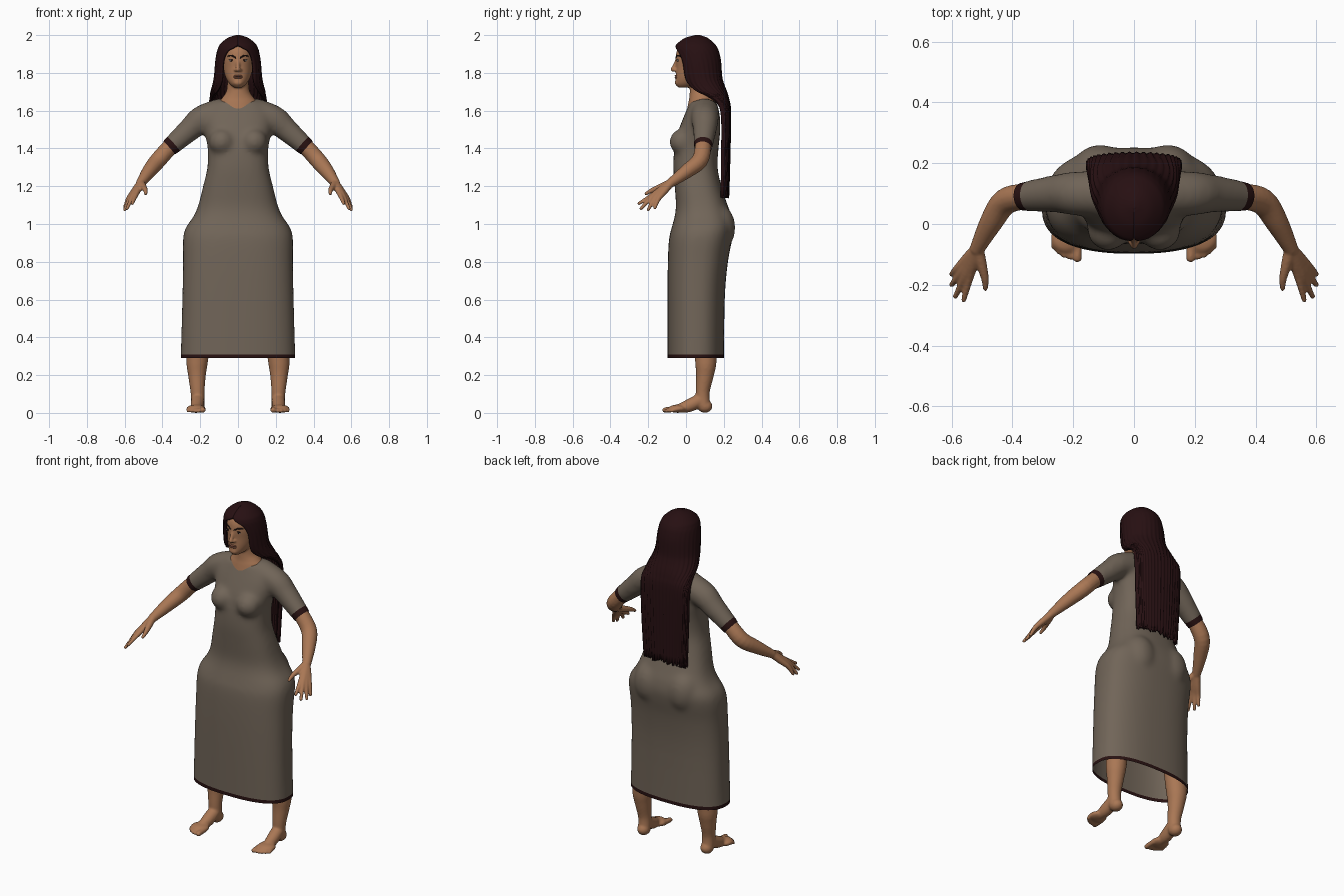
import bpy, bmesh, math, random
from mathutils import Vector, Matrix

random.seed(4)
cube = bpy.data.objects.get("Cube")
if cube:
    bpy.data.objects.remove(cube)


def material(name, r, g, b):
    m = bpy.data.materials.new(name)
    m.use_nodes = True
    m.diffuse_color = (r, g, b, 1)
    bsdf = m.node_tree.nodes["Principled BSDF"]
    bsdf.inputs["Base Color"].default_value = (r, g, b, 1)
    bsdf.inputs["Roughness"].default_value = 0.8
    return m


CLOTH = material("grey brown cloth", 0.165, 0.13, 0.098)
TRIM = material("dark maroon trim", 0.022, 0.006, 0.006)
HAIR = material("dark brown hair", 0.02, 0.005, 0.006)
SKIN = material("tan skin", 0.40, 0.185, 0.09)
LIP = material("lip", 0.27, 0.10, 0.06)
WHITE = material("eye white", 0.5, 0.45, 0.4)
DARK = material("dark brow", 0.02, 0.009, 0.007)


def spline(rows, steps):
    """Smooth curve through rows of numbers."""
    out = []
    for i in range(len(rows) - 1):
        p = [Vector(rows[min(max(i + k, 0), len(rows) - 1)]) for k in (-1, 0, 1, 2)]
        for s in range(steps):
            t = s / steps
            out.append(p[1] + (p[2] - p[0]) * t / 2
                       + (p[0] * 2 - p[1] * 5 + p[2] * 4 - p[3]) * t * t / 2
                       + (p[1] * 3 - p[0] - p[2] * 3 + p[3]) * t ** 3 / 2)
    return out + [Vector(rows[-1])]


def skin_rings(bm, rings):
    loops = [[bm.verts.new(c) for c in ring] for ring in rings]
    n = len(loops[0])
    for a, b in zip(loops, loops[1:]):
        for j in range(n):
            bm.faces.new((a[j], a[(j + 1) % n], b[(j + 1) % n], b[j]))
    bm.faces.new(loops[0][::-1])
    bm.faces.new(loops[-1])


def loft(bm, rows, power=2.0, sides=48):
    """Rows are z, half width, front y, back y."""
    rings = []
    for z, w, front, back in spline([(r[0], r[1], r[2], r[3]) for r in rows], 4):
        ring = []
        for j in range(sides):
            a = math.tau * j / sides
            c, s = math.cos(a), math.sin(a)
            x = math.copysign(abs(c) ** (2 / power), c) * w
            y = math.copysign(abs(s) ** (2 / power), s) * (back - front) / 2
            ring.append((x, (front + back) / 2 + y, z))
        rings.append(ring)
    skin_rings(bm, rings)


def ball(bm, at, size):
    bmesh.ops.create_icosphere(bm, subdivisions=3, radius=1,
                               matrix=Matrix.Translation(at) @ Matrix.Diagonal((*size, 1)))


def tube(bm, rows, side=1, sides=16):
    """Round limb; rows are x, y, z, radius."""
    path = spline(rows, 4)
    pts = [Vector((p[0] * side, p[1], p[2])) for p in path]
    rings = []
    for i, p in enumerate(pts):
        d = pts[min(i + 1, len(pts) - 1)] - pts[max(i - 1, 0)]
        u = d.cross(Vector((0.3 * side, 1, 0.2))).normalized()
        if abs(d.normalized().y) > 0.85:
            u = Vector((1, 0, 0)) - d * (d.x / d.length_squared)
            u.normalize()
        v = d.normalized().cross(u)
        rings.append([p + (u * math.cos(math.tau * k / sides)
                           + v * math.sin(math.tau * k / sides)) * path[i][3]
                      for k in range(sides)])
    skin_rings(bm, rings)
    for p, r in ((pts[0], path[0][3]), (pts[-1], path[-1][3])):
        ball(bm, p, (r, r, r))


def make(name, bm, mats):
    me = bpy.data.meshes.new(name)
    bm.to_mesh(me)
    bm.free()
    for m in mats:
        me.materials.append(m)
    me.shade_smooth()
    ob = bpy.data.objects.new(name, me)
    bpy.context.collection.objects.link(ob)
    return ob


def fuse(bm, voxel, rounds):
    """Merge overlapping solids into one smooth skin."""
    bmesh.ops.recalc_face_normals(bm, faces=bm.faces)
    ob = make("temporary", bm, [])
    mod = ob.modifiers.new("fuse", "REMESH")
    mod.mode, mod.voxel_size = "VOXEL", voxel
    me = bpy.data.meshes.new_from_object(ob.evaluated_get(bpy.context.evaluated_depsgraph_get()))
    bpy.data.objects.remove(ob)
    out = bmesh.new()
    out.from_mesh(me)
    bpy.data.meshes.remove(me)
    for _ in range(rounds):
        bmesh.ops.smooth_vert(out, verts=out.verts, factor=0.5,
                              use_axis_x=True, use_axis_y=True, use_axis_z=True)
    return out


def mirror(ob):
    ob.modifiers.new("mirror", "MIRROR").use_clip = False


# Dress: skirt, bodice, bust, hips and sleeves in one skin
bm = bmesh.new()
loft(bm, [(.2, .306, -.097, .2), (.6, .295, -.098, .205), (.8, .291, -.096, .222),
          (.92, .291, -.09, .245), (.98, .277, -.076, .252), (1.04, .236, -.06, .242),
          (1.1, .21, -.053, .22), (1.2, .185, -.06, .187), (1.3, .162, -.067, .167),
          (1.4, .16, -.062, .172), (1.48, .175, -.045, .18), (1.56, .18, -.015, .18),
          (1.62, .15, .01, .17), (1.655, .11, .024, .155)], 2.5)
CUFF, AXIS = Vector((.362, .09, 1.405)), Vector((.108, -.01, -.097)).normalized()
for s in (1, -1):
    ball(bm, (s * .085, -.018, 1.435), (.07, .07, .07))
    ball(bm, (s * .11, .165, .98), (.1, .097, .13))
    tube(bm, [(.09, .1, 1.59, .077), (.19, .1, 1.555, .073), (.25, .1, 1.505, .064),
              (.362, .09, 1.405, .05)], s, 24)
bm = fuse(bm, .012, 7)
everything = bm.verts[:] + bm.edges[:] + bm.faces[:]
bmesh.ops.bisect_plane(bm, geom=everything, plane_co=(0, 0, .29), plane_no=(0, 0, 1), clear_inner=True)
bmesh.ops.bisect_plane(bm, geom=bm.verts[:] + bm.edges[:] + bm.faces[:],
                       plane_co=(0, 0, .31), plane_no=(0, 0, 1))
for s in (1, -1):
    for shift in (-.028, .004):
        faces = [f for f in bm.faces if f.calc_center_median().x * s > .25
                 and f.calc_center_median().z > 1.25]
        geom = faces + list({e for f in faces for e in f.edges}) + list({v for f in faces for v in f.verts})
        p, n = CUFF + AXIS * shift, AXIS.copy()
        p.x, n.x = p.x * s, n.x * s
        bmesh.ops.bisect_plane(bm, geom=geom, plane_co=p, plane_no=n, clear_outer=shift > 0)
for f in bm.faces:
    c = f.calc_center_median()
    on_cuff = c.z > 1.25 and abs(c.x) > .25 and (Vector((abs(c.x), c.y, c.z)) - CUFF).dot(AXIS) > -.028
    f.material_index = int(c.z < .31 or on_cuff)
make("dress", bm, [CLOTH, TRIM])

# Arms with hands
bm = bmesh.new()
tube(bm, [(.3, .09, 1.46, .04), (.362, .09, 1.405, .043), (.425, .072, 1.335, .044),
          (.47, .005, 1.28, .038), (.515, -.08, 1.218, .025)])
WRIST = (.515, -.08, 1.218, .021)
for knuckle, tip in (((.54, -.175, 1.155), (.56, -.25, 1.108)), ((.558, -.178, 1.145), (.587, -.238, 1.082)),
                     ((.572, -.167, 1.135), (.6, -.2, 1.075)), ((.582, -.148, 1.13), (.6, -.165, 1.085))):
    tube(bm, [WRIST, (*(Vector(WRIST[:3]).lerp(Vector(knuckle), .55)), .018),
              (*knuckle, .0135), (*tip, .009)])
tube(bm, [WRIST, (.502, -.13, 1.198, .018), (.49, -.18, 1.178, .013), (.489, -.212, 1.16, .009)])
mirror(make("arms", fuse(bm, .005, 3), [SKIN]))

# Legs with feet
bm = bmesh.new()
tube(bm, [(.16, .09, .9, .09), (.19, .1, .55, .066), (.215, .105, .29, .058), (.217, .1, .2, .047),
          (.214, .088, .11, .037), (.212, .092, .045, .036)], 1, 24)
ball(bm, (.211, .1, .035), (.036, .04, .035))
tube(bm, [(.213, .07, .065, .036), (.217, .01, .036, .034), (.22, -.05, .021, .021)])
ball(bm, (.222, -.045, .022), (.052, .05, .022))
for x, y, r in ((.186, -.112, .015), (.211, -.108, .011), (.23, -.102, .011),
                (.248, -.09, .0105), (.264, -.075, .01)):
    tube(bm, [(x, -.05, .018, r), (x, (y - .05) / 2, .017, r), (x, y, r, r)])
mirror(make("legs", fuse(bm, .006, 3), [SKIN]))

# Head, neck and nose
bm = bmesh.new()
loft(bm, [(1.722, .02, -.04, .03), (1.742, .045, -.056, .08), (1.78, .067, -.055, .12),
          (1.83, .078, -.053, .15), (1.88, .082, -.055, .16), (1.93, .077, -.043, .155), (1.97, .05, 0, .12)])
loft(bm, [(1.58, .12, .0, .16), (1.645, .1, .013, .15), (1.67, .082, .018, .145),
          (1.71, .06, .02, .14), (1.8, .055, .02, .14)])
tube(bm, [(0, -.048, 1.872, .008), (0, -.06, 1.84, .01), (0, -.07, 1.818, .0125)])
for s in (1, -1):
    ball(bm, (s * .012, -.058, 1.815), (.01, .011, .008))
ball(bm, (0, -.046, 1.748), (.025, .014, .015))
make("head", fuse(bm, .005, 4), [SKIN])


def face_y(x):
    return .053 - .107 * math.sqrt(1 - (x / .082) ** 2)


# Lips
bm = bmesh.new()
for z in (1.784, 1.775):
    ball(bm, (0, -.049, z), (.025, .011, .006))
make("lips", bm, [LIP])

# Eyes and brows
for name, mat, x, z, out, size in (("eye_whites", WHITE, .034, 1.866, .001, (.014, .005, .006)),
                                   ("irises", DARK, .034, 1.867, -.002, (.006, .004, .006)),
                                   ("upper_lids", DARK, .034, 1.872, -.001, (.016, .004, .0025))):
    bm = bmesh.new()
    ball(bm, (x, face_y(x) + out, z), size)
    mirror(make(name, bm, [mat]))
bm = bmesh.new()
tube(bm, [(x, face_y(x), z, .004) for x, z in ((.013, 1.881), (.034, 1.892), (.053, 1.889))], 1, 8)
mirror(make("brows", bm, [DARK]))

# Long hair: open in front of the face, falling to a flat curtain at the back
# Rows are z, half width, middle y, front depth, back y, half opening angle
rows = [(2.0, .012, .06, .012, .075, 180), (1.985, .055, .055, .06, .115, 180),
        (1.955, .092, .055, .102, .15, 180), (1.935, .104, .055, .112, .165, 168),
        (1.91, .112, .06, .118, .175, 148), (1.86, .12, .065, .115, .185, 138),
        (1.78, .126, .08, .118, .19, 138), (1.74, .133, .095, .11, .2, 139),
        (1.7, .143, .12, .09, .215, 130), (1.66, .149, .16, .05, .226, 110),
        (1.6, .155, .19, .03, .235, 95), (1.4, .152, .19, .02, .233, 92), (1.15, .14, .186, .02, .226, 92)]
bm = bmesh.new()
grid, COUNT = [], 72
path = spline(rows, 4)
for i, (z, w, mid, front, back, opening) in enumerate(path):
    flat = min(1, max(.5, .5 + (z - 1.6) * 3))
    ripple = .0035 * min(1, max(0, (1.95 - z) * 4))
    line = []
    for j in range(COUNT + 1):
        a = math.radians(min(opening, 180)) * (2 * j / COUNT - 1)
        c = math.cos(a)
        y = mid + math.copysign(abs(c) ** flat, c) * (back - mid if c > 0 else front)
        wave = ripple * math.sin(j * 1.9)
        ragged = random.uniform(-.015, .015) if i == len(path) - 1 else 0
        line.append(bm.verts.new((w * math.sin(a) + wave * math.sin(a), y + wave * c, z + ragged)))
    grid.append(line)
for a, b in zip(grid, grid[1:]):
    for j in range(COUNT):
        bm.faces.new((a[j], a[j + 1], b[j + 1], b[j]))
bm.faces.new(grid[0][:COUNT][::-1])
hair = make("hair", bm, [HAIR])
thick = hair.modifiers.new("thickness", "SOLIDIFY")
thick.thickness, thick.offset = .016, -1
